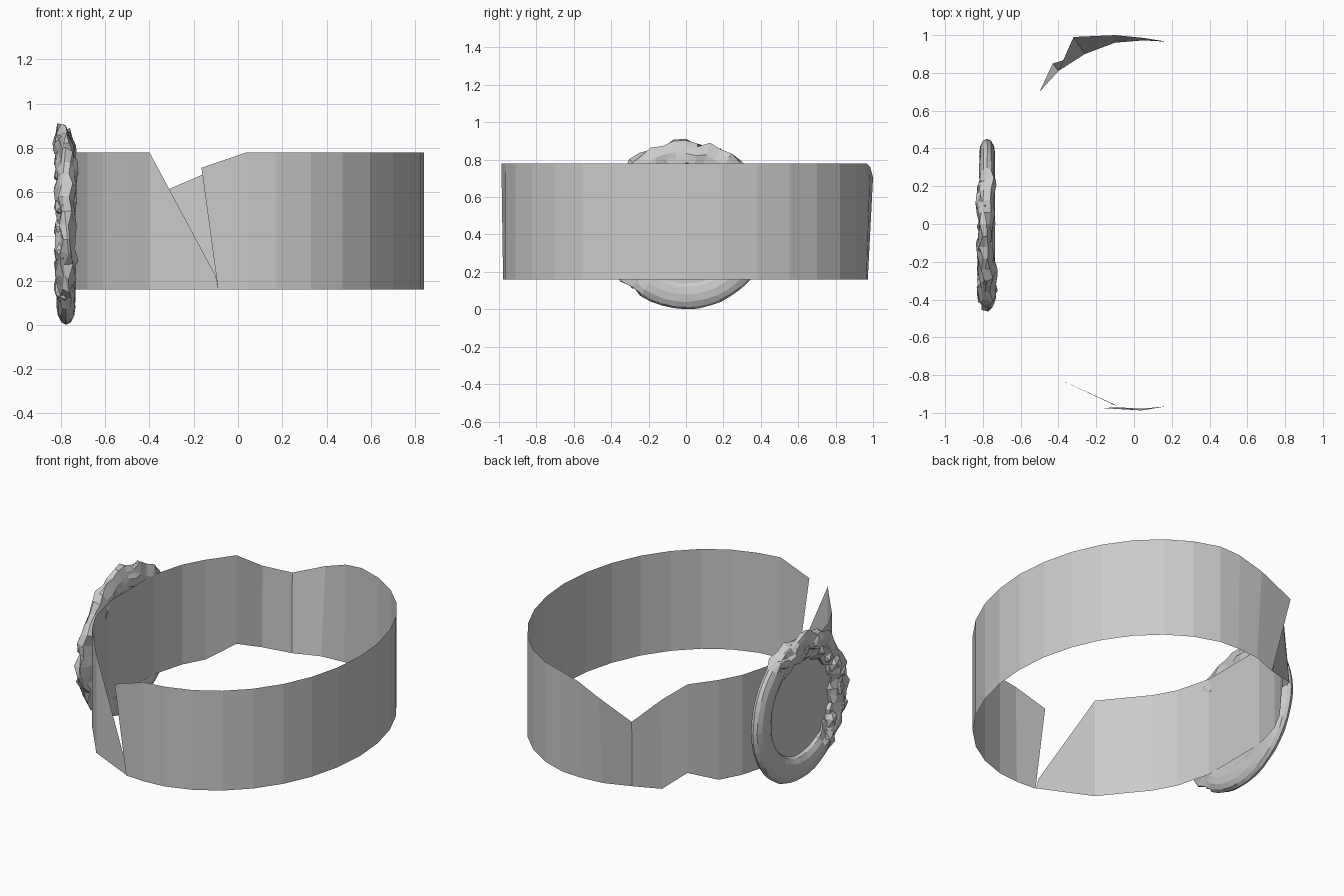
import bpy, math, random
from math import sin, cos, pi, radians

if "Cube" in bpy.data.objects:
    bpy.data.objects.remove(bpy.data.objects["Cube"])

random.seed(7)


def make(name, verts, faces):
    mesh = bpy.data.meshes.new(name)
    mesh.from_pydata(verts, [], faces)
    mesh.update()
    ob = bpy.data.objects.new(name, mesh)
    bpy.context.collection.objects.link(ob)
    return ob


LOW, HIGH = 0.16, 0.78


def straight(x, y, low=LOW, high=HIGH):
    """Upright pair of band edge points."""
    return (x, y, low), (x, y, high)


# --- strap: open single-sheet band, (bottom, top) pairs from the torn front edge round the back
pairs = [((-0.09, -0.97, LOW), (-0.165, -0.975, 0.71)),
         ((0.04, -0.978, LOW), (0.04, -0.987, HIGH))]
for i in range(15):
    t = radians(-80 + 160 * i / 14)
    pairs.append(straight(0.035 + 0.805 * cos(t), 0.98 * sin(t)))
# buckled back corner
pairs += [((0.05, 0.972, LOW), (0.05, 0.985, 0.76)),
          ((-0.10, 0.96, LOW), (-0.10, 1.0, 0.705)),
          ((-0.26, 0.90, LOW), (-0.32, 0.99, 0.61)),
          ((-0.43, 0.85, 0.17), (-0.40, 0.81, 0.70)),
          straight(-0.50, 0.70, 0.23)]
# side behind the shield, then the torn front flap
for x, y in [(-0.61, 0.55), (-0.68, 0.42), (-0.735, 0.22), (-0.735, -0.22),
             (-0.68, -0.43), (-0.61, -0.56), (-0.48, -0.72)]:
    pairs.append(straight(x, y))
pairs += [straight(-0.40, -0.82),
          ((-0.09, -0.965, LOW), (-0.10, -0.957, 0.22))]
verts = [p for pair in pairs for p in pair]
faces = [(2 * i, 2 * i + 2, 2 * i + 3, 2 * i + 1) for i in range(len(pairs) - 1)]
make("strap", verts, faces)

# --- medallion rim: flattened ring, crusted over its top and front part
CX, CZ = -0.777, 0.452
N, M = 44, 12
verts, faces = [], []
for i in range(N):
    a = 2 * pi * i / N
    deg = math.degrees(a)
    rough = 1.0 if 55 < deg < 235 else 0.08
    for j in range(M):
        b = 2 * pi * j / M
        r = 0.372 + 0.08 * cos(b) + rough * random.uniform(-0.026, 0.02)
        x = CX + 0.042 * sin(b) + rough * random.uniform(-0.014, 0.014)
        if 60 < deg < 120:
            x -= 0.012
        verts.append((x, r * cos(a), CZ + r * sin(a)))
        faces.append((i * M + j, i * M + (j + 1) % M,
                      (i + 1) % N * M + (j + 1) % M, (i + 1) % N * M + j))
make("medallion_rim", verts, faces)

# --- crust lumps along the rough part of the rim
for k in range(12):
    a = radians(62 + 166 * k / 11)
    r = 0.37 + random.uniform(-0.04, 0.04)
    bpy.ops.mesh.primitive_ico_sphere_add(
        subdivisions=1, radius=1,
        location=(CX - 0.015, r * cos(a), CZ + r * sin(a)),
        rotation=(random.uniform(0, 3), 0, 0))
    lump = bpy.context.object
    lump.name = "crust_lump"
    lump.scale = (0.045, random.uniform(0.04, 0.075), random.uniform(0.04, 0.06))

# --- flat plate inside the rim
bpy.ops.mesh.primitive_cylinder_add(vertices=32, radius=0.33, depth=0.03,
                                    location=(CX + 0.012, 0, CZ), rotation=(0, pi / 2, 0))
bpy.context.object.name = "medallion_plate"
